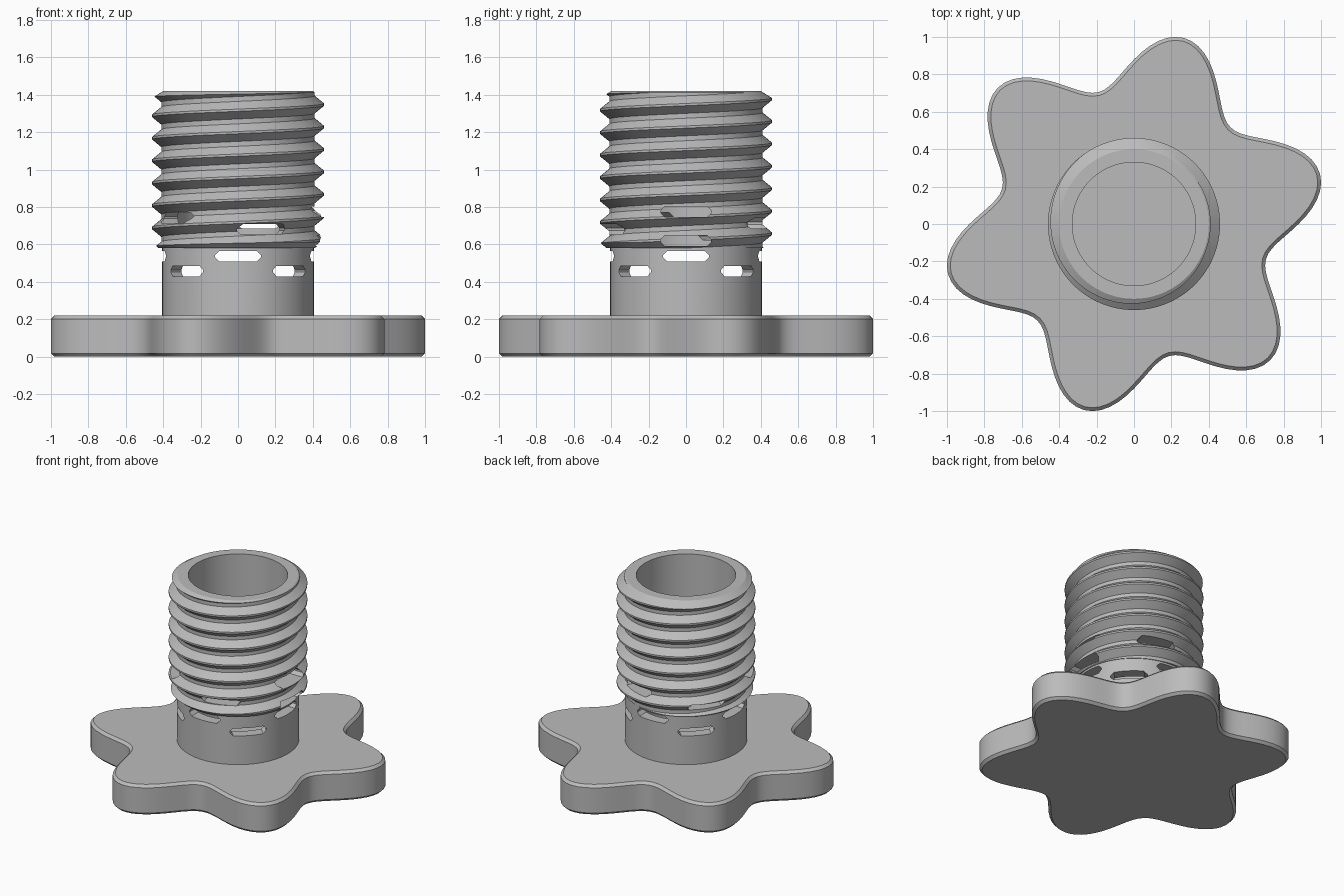
import bpy, bmesh, math
from mathutils import Matrix, Vector

cube = bpy.data.objects.get("Cube")
if cube:
    bpy.data.objects.remove(cube, do_unlink=True)

grey = bpy.data.materials.new("grey_plastic")
grey.use_nodes = True
colour = (0.5, 0.5, 0.5, 1)
grey.diffuse_color = colour
grey.node_tree.nodes["Principled BSDF"].inputs["Base Color"].default_value = colour


def make_object(name, bm, helper=False):
    bmesh.ops.recalc_face_normals(bm, faces=bm.faces)
    mesh = bpy.data.meshes.new(name)
    bm.to_mesh(mesh)
    bm.free()
    mesh.materials.append(grey)
    ob = bpy.data.objects.new(name, mesh)
    bpy.context.collection.objects.link(ob)
    ob.hide_render = helper
    return ob


def apply_modifiers(ob):
    bpy.ops.object.select_all(action='DESELECT')
    bpy.context.view_layer.objects.active = ob
    ob.select_set(True)
    for mod in list(ob.modifiers):
        bpy.ops.object.modifier_apply(modifier=mod.name)


def boolean(ob, cutter, operation):
    mod = ob.modifiers.new("cut", 'BOOLEAN')
    mod.operation, mod.object, mod.solver = operation, cutter, 'EXACT'
    apply_modifiers(ob)
    bpy.data.objects.remove(cutter, do_unlink=True)


def prism(bm, points, direction):
    """Extrude a closed outline."""
    face = bm.faces.new([bm.verts.new(p) for p in points])
    out = bmesh.ops.extrude_face_region(bm, geom=[face])
    moved = [g for g in out["geom"] if isinstance(g, bmesh.types.BMVert)]
    bmesh.ops.translate(bm, verts=moved, vec=direction)


def polar(r, a, z):
    return Vector((r * math.cos(a), r * math.sin(a), z))


def lathe(bm, profile, steps):
    """Closed solid of revolution; the profile starts and ends on the axis."""
    rings = [[bm.verts.new(polar(r, math.tau * j / steps, z)) for j in range(steps)]
             for r, z in profile]
    for low, high in zip(rings, rings[1:]):
        for j in range(steps):
            k = (j + 1) % steps
            bm.faces.new((low[j], low[k], high[k], high[j]))
    bm.faces.new(rings[0])
    bm.faces.new(rings[-1])


# Six-lobed hand grip with chamfered rims
grip_height, lobes, outline_steps = 0.22, 6, 144
bm = bmesh.new()
outline = []
for j in range(outline_steps):
    a = math.tau * j / outline_steps
    outline.append(polar(0.88 + 0.15 * math.cos(lobes * (a - math.radians(15))), a, 0))
prism(bm, outline, (0, 0, grip_height))
grip = make_object("hand_grip", bm)
bevel = grip.modifiers.new("chamfer", 'BEVEL')
bevel.width, bevel.segments = 0.018, 1
bevel.limit_method, bevel.angle_limit = 'ANGLE', math.radians(60)
apply_modifiers(grip)

# Endless helical screw, one thread per turn
pitch, turns, steps = 0.12, 14, 96
root, crest = 0.41, 0.46
thread = [(-0.006, crest), (0.006, crest), (0.047, root), (0.073, root)]
start = 1.348 - 11 * pitch
bm = bmesh.new()
rows = [[bm.verts.new(polar(r, math.tau * j / steps,
                            start + pitch * (turn + j / steps) + dz))
         for j in range(steps)]
        for turn in range(turns) for dz, r in thread]
n = len(thread)
for i in range(len(rows) - 1):
    for j in range(steps - 1):
        bm.faces.new((rows[i][j], rows[i][j + 1], rows[i + 1][j + 1], rows[i + 1][j]))
    if i + n + 1 < len(rows):
        bm.faces.new((rows[i][-1], rows[i + n][0], rows[i + n + 1][0], rows[i + 1][-1]))
# Close both ends with a fan
loose = [e for e in bm.edges if e.is_boundary]
middle = start + pitch * turns / 2
for z, side in ((start - 0.3, -1), (start + pitch * turns + 0.4, 1)):
    tip = bm.verts.new((0, 0, z))
    for e in loose:
        if (e.verts[0].co.z - middle) * side > 0:
            bm.faces.new((e.verts[0], e.verts[1], tip))
stem = make_object("threaded_stem", bm)

# Trim the screw to a plain neck with chamfered thread ends
bm = bmesh.new()
lathe(bm, [(0.405, 0.2), (0.405, 0.58), (0.425, 0.58), (0.465, 0.615),
           (0.465, 1.38), (0.40, 1.42)], steps)
boolean(stem, make_object("stem_envelope", bm, True), 'INTERSECT')

# Hollow bore, leaving the grip as its floor
bm = bmesh.new()
lathe(bm, [(0.33, 0.1), (0.33, 1.6)], steps)
boolean(stem, make_object("bore_cutter", bm, True), 'DIFFERENCE')

# Slots: two crossed rings in the neck, then a rising spiral in the thread
slots = [(90 * i, 0.538, 0.245) for i in range(4)]
slots += [(45 + 90 * i, 0.458, 0.245) for i in range(4)]
slots += [(144 * i, 0.62 + 0.031 * i, 0.27) for i in range(6)]
bm = bmesh.new()
for angle, z, width in slots:
    w, h, c = width / 2, 0.028, 0.022
    corners = [(w - c, h), (w, h - c), (w, c - h), (w - c, -h)]
    corners += [(-y, v) for y, v in reversed(corners)]
    turn = Matrix.Rotation(math.radians(angle), 3, 'Z')
    prism(bm, [turn @ Vector((0.22, y, z + v)) for y, v in corners],
          turn @ Vector((0.3, 0, 0)))
boolean(stem, make_object("slot_cutters", bm, True), 'DIFFERENCE')

# Smooth curved walls, crisp chamfers
for ob in (grip, stem):
    apply_modifiers(ob)
    bpy.ops.object.shade_smooth_by_angle(angle=math.radians(25))
